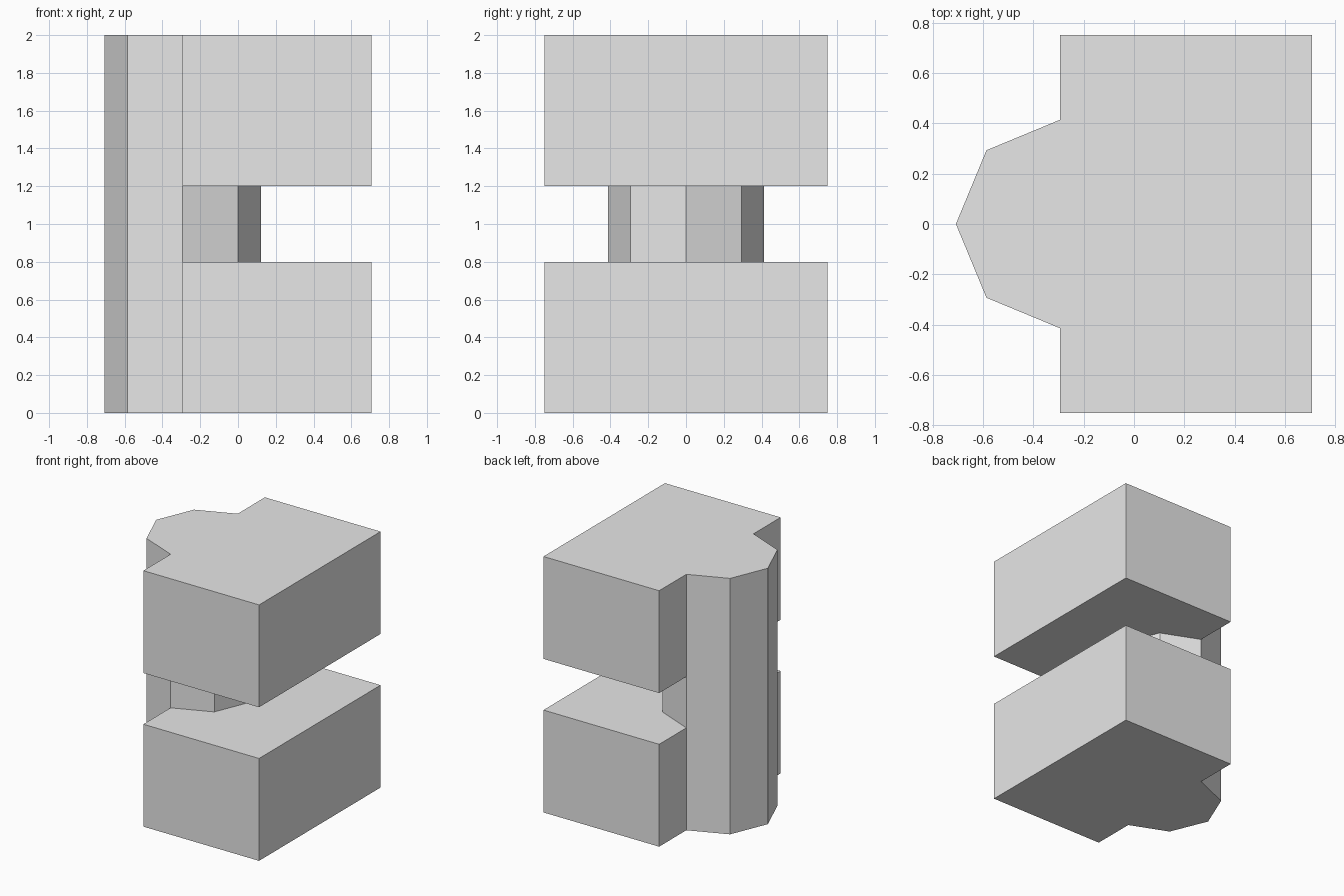
import bpy
import bmesh
from math import sqrt
from mathutils import Matrix, Vector

cube = bpy.data.objects.get("Cube")
if cube:
    bpy.data.objects.remove(cube, do_unlink=True)

# Single plain grey material
GREY = (0.8, 0.8, 0.8, 1.0)
grey = bpy.data.materials.new("light_grey")
grey.use_nodes = True
grey.diffuse_color = GREY
grey.node_tree.nodes["Principled BSDF"].inputs["Base Color"].default_value = GREY

HEIGHT, GAP_LOW, GAP_HIGH = 2.0, 0.8, 1.2
RADIUS = sqrt(2) - 1             # post radius
BACK = 1 - sqrt(2) / 2 - 2 * 0.29289  # block face on the post axis
DEPTH, HALF_WIDTH = 1.0, 0.75


def add_object(name, bm):
    mesh = bpy.data.meshes.new(name)
    bm.to_mesh(mesh)
    bm.free()
    mesh.materials.append(grey)
    obj = bpy.data.objects.new(name, mesh)
    bpy.context.collection.objects.link(obj)
    return obj


def add_block(name, low, high):
    bm = bmesh.new()
    centre = Vector((BACK + DEPTH / 2, 0, (low + high) / 2))
    size = Matrix.Diagonal((DEPTH, 2 * HALF_WIDTH, high - low, 1))
    bmesh.ops.create_cube(bm, size=1, matrix=Matrix.Translation(centre) @ size)
    return add_object(name, bm)


# Eight-sided post running the full height, with corners on the x and y axes
bm = bmesh.new()
bmesh.ops.create_cone(bm, cap_ends=True, segments=8, radius1=RADIUS,
                      radius2=RADIUS, depth=HEIGHT,
                      matrix=Matrix.Translation((BACK, 0, HEIGHT / 2)))
add_object("octagonal_post", bm)

# Two equal blocks, separated by a gap
add_block("lower_block", 0, GAP_LOW)
add_block("upper_block", GAP_HIGH, HEIGHT)
